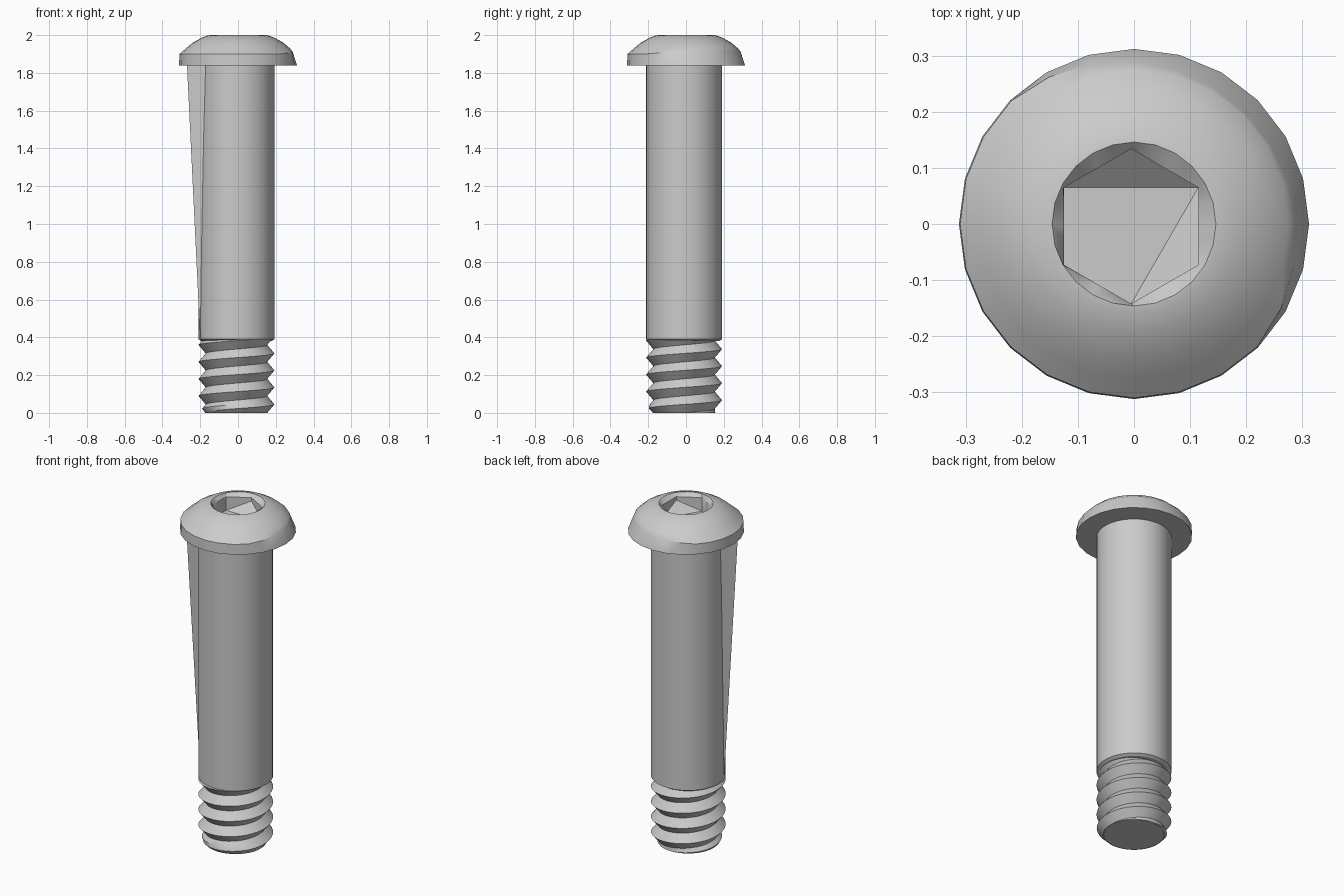
import bpy, bmesh
from math import cos, sin, pi, radians

if "Cube" in bpy.data.objects:
    bpy.data.objects.remove(bpy.data.objects["Cube"])

# One plain steel colour
STEEL = (0.6, 0.6, 0.6, 1)
steel = bpy.data.materials.new("steel grey")
steel.use_nodes = True
steel.diffuse_color = STEEL
steel.node_tree.nodes["Principled BSDF"].inputs["Base Color"].default_value = STEEL

AXIS = (-0.008, -0.01)       # shank centre line
SHANK_BASE, HEAD_BASE = 0.39, 1.84


def finish(bm, name, smooth=30):
    bmesh.ops.recalc_face_normals(bm, faces=bm.faces)
    mesh = bpy.data.meshes.new(name)
    bm.to_mesh(mesh)
    bm.free()
    mesh.materials.append(steel)
    obj = bpy.data.objects.new(name, mesh)
    bpy.context.collection.objects.link(obj)
    bpy.ops.object.select_all(action='DESELECT')
    obj.select_set(True)
    bpy.context.view_layer.objects.active = obj
    bpy.ops.object.shade_smooth_by_angle(angle=radians(smooth))
    return obj


def ring(bm, count, point):
    return [bm.verts.new(point(90 + 360 * i / count)) for i in range(count)]


def bridge(bm, rings):
    for a, b in zip(rings, rings[1:]):
        n = len(a)
        for i in range(n):
            j = (i + 1) % n
            bm.faces.new((a[i], a[j], b[j], b[i]))


def polar(r, deg, z, centre=(0, 0)):
    return (centre[0] + r * cos(radians(deg)), centre[1] + r * sin(radians(deg)), z)


# Button head with a worn flank and a hexagonal socket
HEX_R, FLOOR = 0.138, 1.90


def worn_rim(deg):
    wear = max(0, cos(radians(deg - 45)))
    return polar(0.31 - 0.03 * wear, deg, 1.9 + 0.02 * wear)


def hexagon(deg, z):
    off = (deg - 90) % 60 - 30
    r = HEX_R * cos(pi / 6) / cos(radians(off))
    # two floor corners are raised
    rise = 0
    if z == FLOOR:
        for corner in (90, 330):
            rise = max(rise, 2 * r / HEX_R * cos(radians(deg - corner)) - 1)
    return polar(r, deg, z + 0.06 * rise, (-0.005, -0.004))


bm = bmesh.new()
profile = [(0.275, 1.93), (0.24, 1.96), (0.195, 1.985), (0.16, 1.998), (0.146, 2.0)]
rings = [ring(bm, 24, lambda d: polar(0.312, d, HEAD_BASE)), ring(bm, 24, worn_rim)]
rings += [ring(bm, 24, lambda d, r=r, z=z: polar(r, d, z)) for r, z in profile]
rings += [ring(bm, 24, lambda d, z=z: hexagon(d, z)) for z in (1.98, FLOOR)]
bridge(bm, rings)
bm.faces.new(rings[0])
floor = rings[-1]
bm.faces.new([floor[i] for i in range(-4, 5)])
bm.faces.new(floor[12:21])
bm.faces.new(floor[4:13] + [floor[20]])
finish(bm, "button_head")

# Plain shank with a small lower bevel
bm = bmesh.new()
rings = [ring(bm, 48, lambda d, r=r, z=z: polar(r, d, z, AXIS))
         for r, z in ((0.185, 0.38), (0.201, SHANK_BASE), (0.201, HEAD_BASE))]
bridge(bm, rings)
bm.faces.new(rings[0])
bm.faces.new(rings[-1])
finish(bm, "shank")

# Thin fin tapering down the side of the shank
bm = bmesh.new()
tip, front, back, foot = [bm.verts.new(p) for p in (
    (-0.27, -0.10, HEAD_BASE), (-0.168, -0.127, HEAD_BASE),
    (-0.205, -0.02, HEAD_BASE), (-0.2, -0.07, SHANK_BASE))]
for face in ((tip, front, foot), (tip, back, foot), (tip, front, back), (front, back, foot)):
    bm.faces.new(face)
finish(bm, "side_fin", 5)

# Helical thread, clipped flat at both ends and chamfered at the tip
PITCH, ROOT, CREST, STEPS, TURN = 0.09, 0.163, 0.201, 4, 36


def thread_point(row, i):
    z = (row / STEPS + i / TURN) * PITCH
    z = min(max(z, 0), SHANK_BASE)
    phase = (z / PITCH - i / TURN) % 1
    r = ROOT + (CREST - ROOT) * (1 - abs(2 * phase - 1))
    return polar(min(r, 0.165 + z), 360 * i / TURN, z, AXIS)


bm = bmesh.new()
rows = range(-STEPS - 1, 20)
grid = [[bm.verts.new(thread_point(k, i)) for i in range(TURN + 1)] for k in rows]
for low, high in zip(grid, grid[1:]):
    for i in range(TURN):
        quad = (low[i], low[i + 1], high[i + 1], high[i])
        if max(v.co.z for v in quad) - min(v.co.z for v in quad) > 1e-5:
            if (high[i].co - low[i].co).length + (high[i + 1].co - low[i + 1].co).length > 1e-5:
                bm.faces.new(quad)
bmesh.ops.delete(bm, geom=[v for v in bm.verts if not v.link_faces], context='VERTS')
bmesh.ops.remove_doubles(bm, verts=bm.verts, dist=1e-5)
bmesh.ops.dissolve_degenerate(bm, edges=bm.edges, dist=1e-5)
cap = ring(bm, TURN, lambda d: polar(ROOT, d, 0, AXIS))
bm.faces.new(cap)
finish(bm, "thread")
